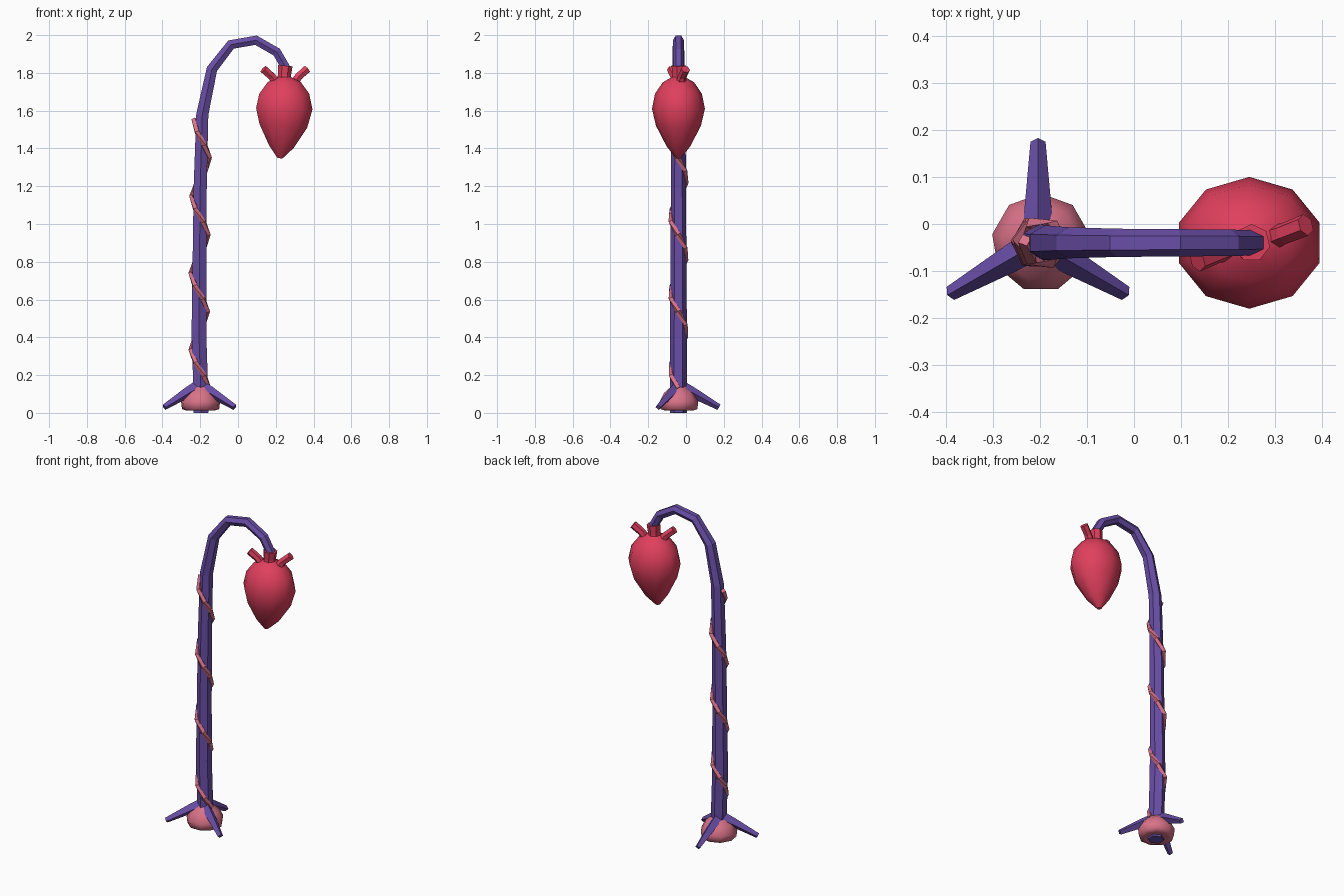
import bpy, bmesh, math
from mathutils import Vector

if "Cube" in bpy.data.objects:
    bpy.data.objects.remove(bpy.data.objects["Cube"])


def material(name, rgb):
    m = bpy.data.materials.new(name)
    m.diffuse_color = (*rgb, 1)
    m.use_nodes = True
    m.node_tree.nodes["Principled BSDF"].inputs["Base Color"].default_value = m.diffuse_color
    return m


PURPLE = material("stem purple", (0.14, 0.075, 0.38))
RED = material("heart red", (0.75, 0.05, 0.11))
PINK = material("vine pink", (0.70, 0.17, 0.25))


def tube(name, pts, radii, sides, mat, ref=(0, 1, 0), squash=1.0, smooth=False):
    """Capped polygonal tube along a path; one ring vertex points along ref."""
    pts = [Vector(p) for p in pts]
    bm = bmesh.new()
    rings = []
    for i, (p, r) in enumerate(zip(pts, radii)):
        t = (pts[min(i + 1, len(pts) - 1)] - pts[max(i - 1, 0)]).normalized()
        v = t.cross(Vector(ref)).normalized()
        u = v.cross(t)
        ring = []
        for k in range(sides):
            a = 2 * math.pi * k / sides
            ring.append(bm.verts.new(p + r * (math.cos(a) * u + math.sin(a) * v * squash)))
        rings.append(ring)
    for a, b in zip(rings, rings[1:]):
        for k in range(sides):
            j = (k + 1) % sides
            bm.faces.new((a[k], a[j], b[j], b[k]))
    bm.faces.new(rings[0])
    bm.faces.new(rings[-1])
    bmesh.ops.recalc_face_normals(bm, faces=bm.faces)
    for f in bm.faces:
        f.smooth = smooth and len(f.verts) == 4
    me = bpy.data.meshes.new(name)
    bm.to_mesh(me)
    bm.free()
    me.materials.append(mat)
    ob = bpy.data.objects.new(name, me)
    bpy.context.collection.objects.link(ob)
    return ob


Y = -0.04  # plane of the stem

# Stem with hooked top
stem = [(-0.195, 0.0, .046), (-0.198, 0.15, .045), (-0.207, 0.42, .045),
        (-0.204, 0.8, .042), (-0.2, 1.2, .040), (-0.189, 1.58, .037),
        (-0.138, 1.82, .033), (-0.037, 1.95, .030), (0.095, 1.973, .029),
        (0.205, 1.91, .028), (0.257, 1.82, .027)]
tube("stem", [(x, Y, z) for x, z, r in stem], [r for x, z, r in stem], 6, PURPLE)


def stem_x(z):
    for (x0, z0, _), (x1, z1, _) in zip(stem, stem[1:]):
        if z0 <= z <= z1:
            return x0 + (x1 - x0) * (z - z0) / (z1 - z0)


# Vine winding around the stem
vine = []
steps, pitch = 21, 0.405
for i in range(steps + 1):
    z = 0.13 + (1.555 - 0.13) * i / steps
    a = -math.pi / 2 - 2 * math.pi * (z - 0.23) / pitch
    vine.append((stem_x(z) + 0.043 * math.cos(a), Y + 0.043 * math.sin(a), z))
tube("vine", vine, [0.015] * len(vine), 4, PINK, ref=(0, 0, 1))

# Base bulb
bulb = [(0.012, .075), (0.02, .1), (0.06, .105), (0.105, .082), (0.14, .04)]
tube("base_bulb", [(-0.198, Y, z) for z, r in bulb], [r for z, r in bulb],
     9, PINK, smooth=True)

# Three splayed roots
for n, deg in enumerate((90, 210, 330)):
    d = Vector((math.cos(math.radians(deg)), math.sin(math.radians(deg)), 0))
    c = Vector((-0.204, Y, 0))
    tube(f"root_{n + 1}",
         [c + Vector((0, 0, .145)), c + d * 0.07 + Vector((0, 0, .11)),
          c + d * 0.215 + Vector((0, 0, .03))],
         [.034, .029, .016], 4, PURPLE, ref=(0, 0, 1))

# Heart body
heart = [(0.222, 1.348, .012), (0.23, 1.41, .062), (0.24, 1.52, .119),
         (0.245, 1.61, .14), (0.245, 1.69, .124), (0.245, 1.75, .083),
         (0.245, 1.778, .035)]
tube("heart", [(x, Y, z) for x, z, r in heart], [r for x, z, r in heart],
     10, RED, squash=1.12, smooth=True)

# Vessels on top of the heart
tube("centre_vessel", [(0.245, Y, 1.74), (0.246, Y, 1.79), (0.25, Y, 1.838)],
     [.04, .036, .04], 7, RED)
for name, s in (("left_vessel", -1), ("right_vessel", 1)):
    tube(name, [(0.25 + s * x, Y + s * y, z) for x, y, z in
                ((.045, .01, 1.74), (.07, .02, 1.78), (.115, .038, 1.82))],
         [.027, .023, .024], 6, RED)
